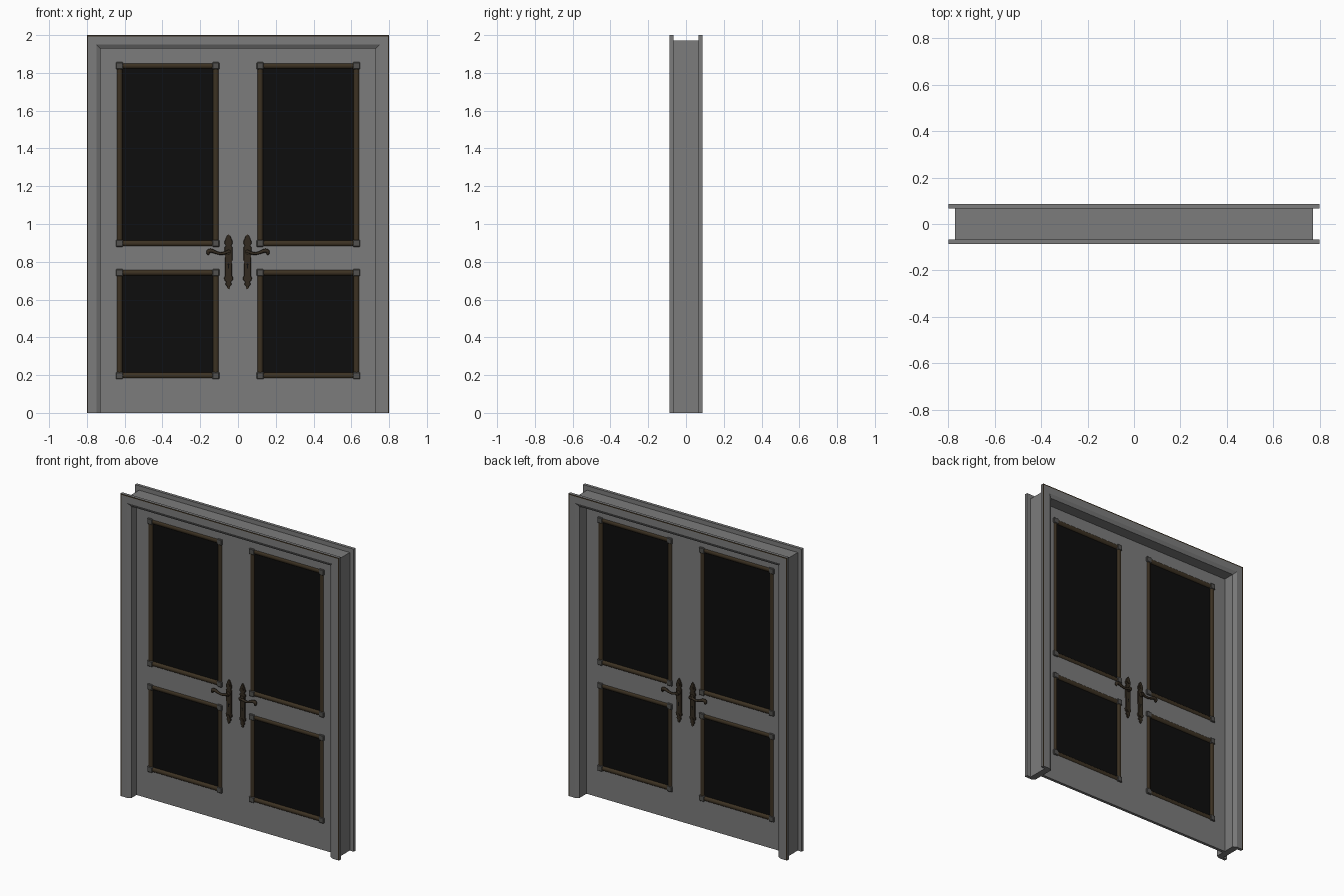
import bpy, bmesh, math
from mathutils import Vector, Matrix

if "Cube" in bpy.data.objects:
    bpy.data.objects.remove(bpy.data.objects["Cube"])


def material(name, rgb):
    m = bpy.data.materials.new(name)
    m.diffuse_color = (*rgb, 1)
    m.use_nodes = True
    m.node_tree.nodes["Principled BSDF"].inputs["Base Color"].default_value = m.diffuse_color
    return m


GREY = material("painted grey", (0.2, 0.2, 0.2))
BROWN = material("dark brown", (0.045, 0.031, 0.016))
BRONZE = material("aged bronze", (0.032, 0.023, 0.014))
BLACK = material("black panel", (0.004, 0.004, 0.004))
STUD = material("corner grey", (0.085, 0.083, 0.078))

DOOR_Y = -0.0105   # middle plane of the doors
DOOR_T = 0.019     # door thickness


def finish(name, bm, *mats, smooth=False):
    bmesh.ops.recalc_face_normals(bm, faces=bm.faces)
    me = bpy.data.meshes.new(name)
    bm.to_mesh(me)
    bm.free()
    for m in mats:
        me.materials.append(m)
    ob = bpy.data.objects.new(name, me)
    bpy.context.collection.objects.link(ob)
    if smooth:
        bpy.context.view_layer.objects.active = ob
        ob.select_set(True)
        bpy.ops.object.shade_smooth_by_angle(angle=math.radians(40))
        ob.select_set(False)
    return ob


def box(name, lo, hi, mat, bevel=0):
    bm = bmesh.new()
    lo, hi = Vector(lo), Vector(hi)
    size = hi - lo
    size = Vector([abs(c) for c in size])
    bmesh.ops.create_cube(bm, size=1, matrix=Matrix.Translation((lo + hi) / 2) @ Matrix.Diagonal((*size, 1)))
    if bevel:
        bmesh.ops.bevel(bm, geom=bm.edges[:], offset=bevel, segments=1, affect='EDGES')
    return finish(name, bm, mat)


def rod(name, a, b, r, mat, sides=16):
    a, b = Vector(a), Vector(b)
    rot = (b - a).to_track_quat('Z', 'Y').to_matrix().to_4x4()
    bm = bmesh.new()
    bmesh.ops.create_cone(bm, cap_ends=True, segments=sides, radius1=r, radius2=r, depth=(b - a).length,
                          matrix=Matrix.Translation((a + b) / 2) @ rot)
    return finish(name, bm, mat, smooth=True)


def surround(name, profile, brown_edge=None):
    """Sweep a closed (inset, y) profile up, over and down the doorway."""
    bm = bmesh.new()
    rings = []
    for sx, top in ((-1, 0), (-1, 1), (1, 1), (1, 0)):
        rings.append([bm.verts.new((sx * (0.8 - d), y, (2 - d) * top)) for d, y in profile])
    n = len(profile)
    for r0, r1 in zip(rings, rings[1:]):
        for i in range(n):
            j = (i + 1) % n
            f = bm.faces.new((r0[i], r0[j], r1[j], r1[i]))
            f.material_index = int(i == brown_edge)
    bm.faces.new(rings[0])
    bm.faces.new(rings[-1])
    return finish(name, bm, GREY, BROWN)


# Door frame: jamb plus chamfered casing on each side, thin brown outer line
surround("jamb", [(0.029, -0.068), (0.072, -0.068), (0.072, 0.068), (0.029, 0.068)])
for s, label in ((-1, "front"), (1, "back")):
    surround(label + "_casing", [(0, s * 0.067), (0, s * 0.087), (0.007, s * 0.087), (0.05, s * 0.087),
                                 (0.072, s * 0.074), (0.072, s * 0.067)], brown_edge=1)

# Panel openings: x range and z ranges on the +x door (moulding outer edges)
R = 0.0175
X0, X1 = 0.1, 0.645
PANELS = {"lower": (0.18, 0.76), "upper": (0.88, 1.855)}


def door_leaf(side, sx):
    """Flat slab with two openings, made from a grid of cells."""
    xs = [0.0005, X0 + R, X1 - R, 0.73]
    zs = [0]
    for a, b in PANELS.values():
        zs += [a + R, b - R]
    zs.append(1.93)
    bm = bmesh.new()
    y = DOOR_Y - DOOR_T / 2
    grid = [[bm.verts.new((sx * x, y, z)) for z in zs] for x in xs]
    faces = []
    for i in range(3):
        for j in range(5):
            if i == 1 and j in (1, 3):
                continue
            faces.append(bm.faces.new((grid[i][j], grid[i + 1][j], grid[i + 1][j + 1], grid[i][j + 1])))
    edges = [e for e in bm.edges if e.is_boundary]
    front = bmesh.ops.extrude_face_region(bm, geom=faces, use_keep_orig=True)
    bmesh.ops.translate(bm, vec=(0, DOOR_T, 0), verts=[v for v in front["geom"] if isinstance(v, bmesh.types.BMVert)])
    finish(side + "_door_leaf", bm, GREY)


def door_panel(tag, sx, z0, z1):
    """Black panel, round moulding bars and corner blocks."""
    xa, xb, za, zb = sx * (X0 + R), sx * (X1 - R), z0 + R, z1 - R
    box(tag + "_panel", (xa, DOOR_Y - 0.005, za), (xb, DOOR_Y + 0.005, zb), BLACK)
    corners = [(xa, DOOR_Y, za), (xb, DOOR_Y, za), (xb, DOOR_Y, zb), (xa, DOOR_Y, zb)]
    for i, c in enumerate(corners):
        rod(f"{tag}_moulding_{i}", c, corners[(i + 1) % 4], 0.0165, BROWN)
        h = Vector((0.019, 0.0185, 0.019))
        box(f"{tag}_corner_block_{i}", Vector(c) - h, Vector(c) + h, STUD, bevel=0.004)


# Half outline of the handle plate: (z, half width)
PLATE = [(0.945, 0.002), (0.935, 0.010), (0.922, 0.015), (0.908, 0.021), (0.895, 0.021), (0.886, 0.014),
         (0.876, 0.021), (0.78, 0.019), (0.725, 0.019), (0.715, 0.024), (0.703, 0.022), (0.693, 0.012),
         (0.685, 0.016), (0.677, 0.015), (0.671, 0.007), (0.663, 0.009), (0.655, 0.002)]


def handle(tag, sx, sy):
    """Ornate plate, hub, curved lever and keyhole on one face of a door."""
    cx = sx * 0.05
    y0 = DOOR_Y + sy * DOOR_T / 2
    bm = bmesh.new()
    outline = [(cx + w, z) for z, w in PLATE] + [(cx - w, z) for z, w in reversed(PLATE)]
    face = bm.faces.new([bm.verts.new((x, y0, z)) for x, z in outline])
    ext = bmesh.ops.extrude_face_region(bm, geom=[face], use_keep_orig=True)
    top = [v for v in ext["geom"] if isinstance(v, bmesh.types.BMVert)]
    for v in top:
        v.co.y += sy * 0.007
        v.co.x = cx + (v.co.x - cx) * 0.88
    finish(tag + "_plate", bm, BRONZE)

    # hub, top boss and lower rosette
    rod(tag + "_hub", (cx, y0, 0.852), (cx, y0 + sy * 0.028, 0.852), 0.013, BRONZE)
    rod(tag + "_boss", (cx, y0, 0.908), (cx, y0 + sy * 0.011, 0.908), 0.010, BRONZE, 12)
    rod(tag + "_rosette", (cx, y0, 0.705), (cx, y0 + sy * 0.011, 0.705), 0.010, BRONZE, 12)
    # keyhole
    rod(tag + "_keyhole", (cx, y0, 0.785), (cx, y0 + sy * 0.0075, 0.785), 0.005, BLACK, 12)
    box(tag + "_keyhole_slot", (cx - 0.0025, y0, 0.765), (cx + 0.0025, y0 + sy * 0.0075, 0.785), BLACK)

    # lever: (distance from centre line, z, thickness)
    path = [(0.046, 0.856, 1.0), (0.068, 0.847, 0.9), (0.09, 0.842, 0.75), (0.115, 0.848, 0.85),
            (0.138, 0.859, 1.15), (0.154, 0.858, 1.25), (0.160, 0.846, 1.1), (0.152, 0.840, 0.8)]
    cu = bpy.data.curves.new(tag + "_lever", 'CURVE')
    cu.dimensions = '3D'
    cu.bevel_depth = 0.009
    cu.bevel_resolution = 2
    cu.resolution_u = 4
    cu.use_fill_caps = True
    sp = cu.splines.new('NURBS')
    sp.points.add(len(path) - 1)
    for p, (x, z, r) in zip(sp.points, path):
        p.co = (sx * x, y0 + sy * 0.022, z, 1)
        p.radius = r
    sp.use_endpoint_u = True
    sp.order_u = 3
    cu.materials.append(BRONZE)
    bpy.context.collection.objects.link(bpy.data.objects.new(tag + "_lever", cu))


# Two doors, mirrored, with handles on both faces
for sx, side in ((-1, "left"), (1, "right")):
    door_leaf(side, sx)
    for name, (z0, z1) in PANELS.items():
        door_panel(f"{side}_{name}", sx, z0, z1)
    for sy, label in ((-1, "front"), (1, "back")):
        handle(f"{side}_{label}_handle", sx, sy)
